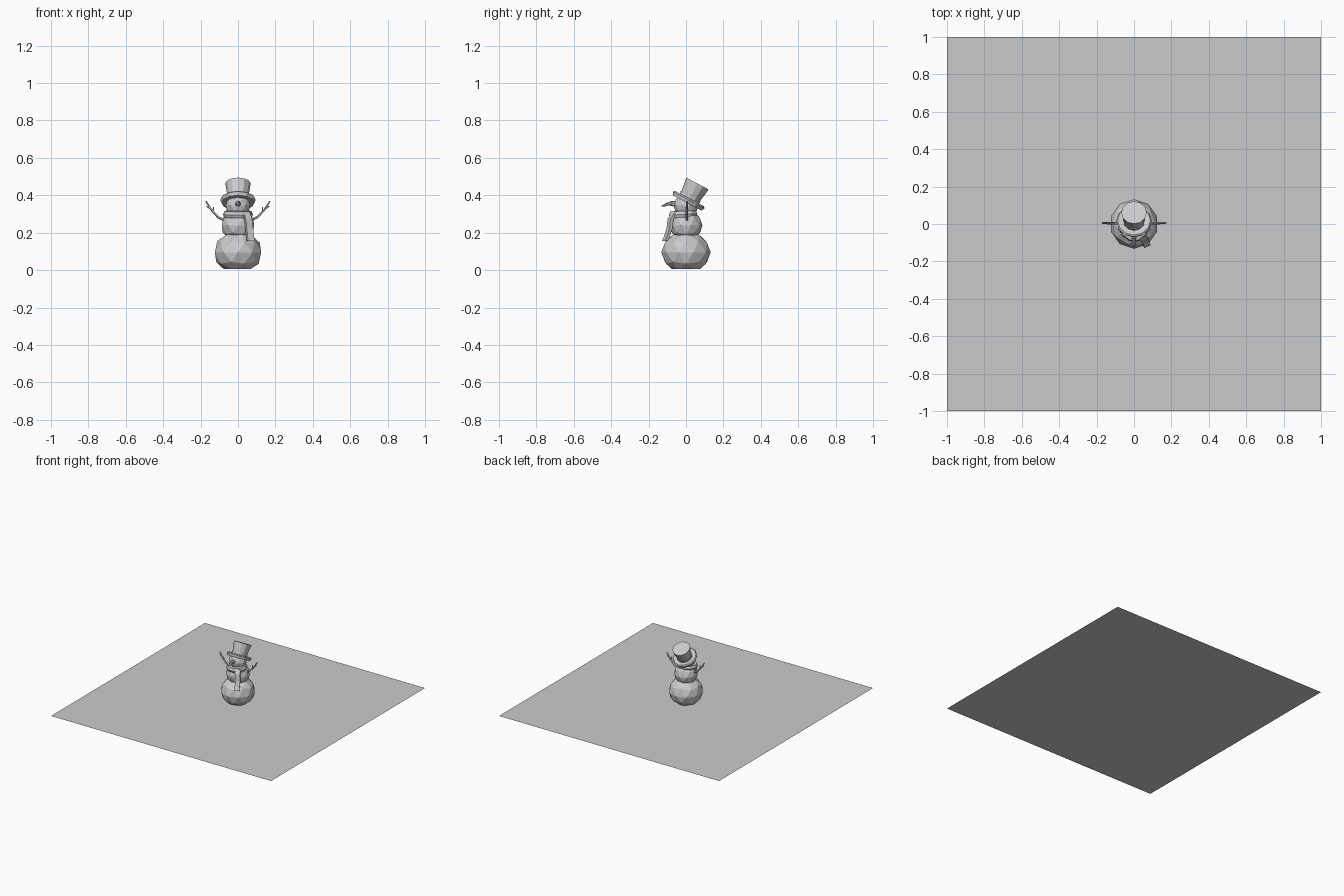
import bpy, bmesh
from math import sin, cos, pi, radians
from mathutils import Vector, Matrix

if "Cube" in bpy.data.objects:
    bpy.data.objects.remove(bpy.data.objects["Cube"])


def finish(name, bm):
    bmesh.ops.recalc_face_normals(bm, faces=bm.faces)
    me = bpy.data.meshes.new(name)
    bm.to_mesh(me)
    bm.free()
    ob = bpy.data.objects.new(name, me)
    bpy.context.collection.objects.link(ob)
    return ob


def snowball(name, center, size, floor=None):
    bm = bmesh.new()
    bmesh.ops.create_icosphere(bm, subdivisions=2, radius=1)
    for v in bm.verts:
        v.co = Vector([c + s * p for c, s, p in zip(center, size, v.co)])
    if floor is not None:
        # flatten the underside where the ball sits
        bmesh.ops.bisect_plane(bm, geom=bm.verts[:] + bm.edges[:] + bm.faces[:],
                               plane_co=(0, 0, floor), plane_no=(0, 0, -1), clear_outer=True)
        bmesh.ops.holes_fill(bm, edges=[e for e in bm.edges if e.is_boundary])
    return finish(name, bm)


def lathe(name, profile, sides, matrix, closed=False):
    bm = bmesh.new()
    rings = [[bm.verts.new((r * cos(2 * pi * i / sides), r * sin(2 * pi * i / sides), z))
              for i in range(sides)] for r, z in profile]
    pairs = list(zip(rings, rings[1:]))
    if closed:
        pairs.append((rings[-1], rings[0]))
    else:
        bm.faces.new(rings[0])
        bm.faces.new(rings[-1])
    for a, b in pairs:
        for i in range(sides):
            j = (i + 1) % sides
            bm.faces.new((a[i], a[j], b[j], b[i]))
    bm.transform(matrix)
    return finish(name, bm)


def tube(name, points, radii, sides=5):
    bm = bmesh.new()
    pts = [Vector(p) for p in points]
    rings = []
    for k, (p, r) in enumerate(zip(pts, radii)):
        d = pts[min(k + 1, len(pts) - 1)] - pts[max(k - 1, 0)]
        u = d.cross(Vector((0.05, 1, 0.05))).normalized()
        w = d.cross(u).normalized()
        rings.append([bm.verts.new(p + r * (cos(2 * pi * i / sides) * u + sin(2 * pi * i / sides) * w))
                      for i in range(sides)])
    bm.faces.new(rings[0])
    bm.faces.new(rings[-1])
    for a, b in zip(rings, rings[1:]):
        for i in range(sides):
            j = (i + 1) % sides
            bm.faces.new((a[i], a[j], b[j], b[i]))
    return finish(name, bm)


# Flat snow sheet
bm = bmesh.new()
bmesh.ops.create_grid(bm, x_segments=1, y_segments=1, size=1)
finish("snow_sheet", bm)

# Three balls
snowball("lower_body", (0, 0, 0.095), (0.13, 0.132, 0.115), 0.005)
snowball("middle_body", (0, 0, 0.238), (0.091, 0.088, 0.085))
snowball("head", (0, 0, 0.345), (0.068, 0.066, 0.065))

# Scarf ring and hanging tail
lathe("scarf_ring", [(0.05, 0.285), (0.074, 0.282), (0.08, 0.298), (0.072, 0.316), (0.05, 0.318)],
      10, Matrix.Rotation(radians(3), 4, 'X'), closed=True)
bm = bmesh.new()
path = [(0.045, -0.062, 0.305), (0.054, -0.082, 0.275), (0.06, -0.088, 0.225),
        (0.064, -0.1, 0.185), (0.068, -0.113, 0.155)]
side, out = Vector((0.017, 0.008, 0)), Vector((0.004, -0.008, 0))
rings = [[bm.verts.new(Vector(p) + a * side + b * out)
          for a, b in ((-1, -1), (1, -1), (1, 1), (-1, 1))] for p in path]
bm.faces.new(rings[0])
bm.faces.new(rings[-1])
for a, b in zip(rings, rings[1:]):
    for i in range(4):
        j = (i + 1) % 4
        bm.faces.new((a[i], a[j], b[j], b[i]))
finish("scarf_tail", bm)

# Carrot nose
tube("carrot_nose", [(0, -0.05, 0.352), (0, -0.075, 0.356), (0, -0.105, 0.35), (0, -0.132, 0.342)],
     [0.017, 0.014, 0.009, 0.002], 6)

# Top hat, tipped backwards
tilt = Matrix.Translation((0, 0.012, 0.37)) @ Matrix.Rotation(radians(-28), 4, 'X')
lathe("hat_brim", [(0.06, -0.012), (0.088, -0.012), (0.095, 0.006), (0.088, 0.014), (0.052, 0.008)], 12, tilt)
lathe("hat_band", [(0.057, 0.005), (0.06, 0.028)], 12, tilt)
lathe("hat_crown", [(0.052, 0.0), (0.057, 0.035), (0.068, 0.105)], 12, tilt)

# Twig arms with forks
for s, label in ((-1, "left"), (1, "right")):
    tube(label + "_arm", [(s * 0.06, 0.005, 0.262), (s * 0.105, 0.005, 0.283),
                          (s * 0.14, 0.004, 0.32), (s * 0.171, 0.006, 0.368)],
         [0.008, 0.007, 0.006, 0.004])
    tube(label + "_twig", [(s * 0.132, 0.004, 0.31), (s * 0.13, 0.0, 0.338)], [0.005, 0.003])
    tube(label + "_finger", [(s * 0.146, 0.004, 0.328), (s * 0.168, 0.004, 0.342)], [0.005, 0.003])
